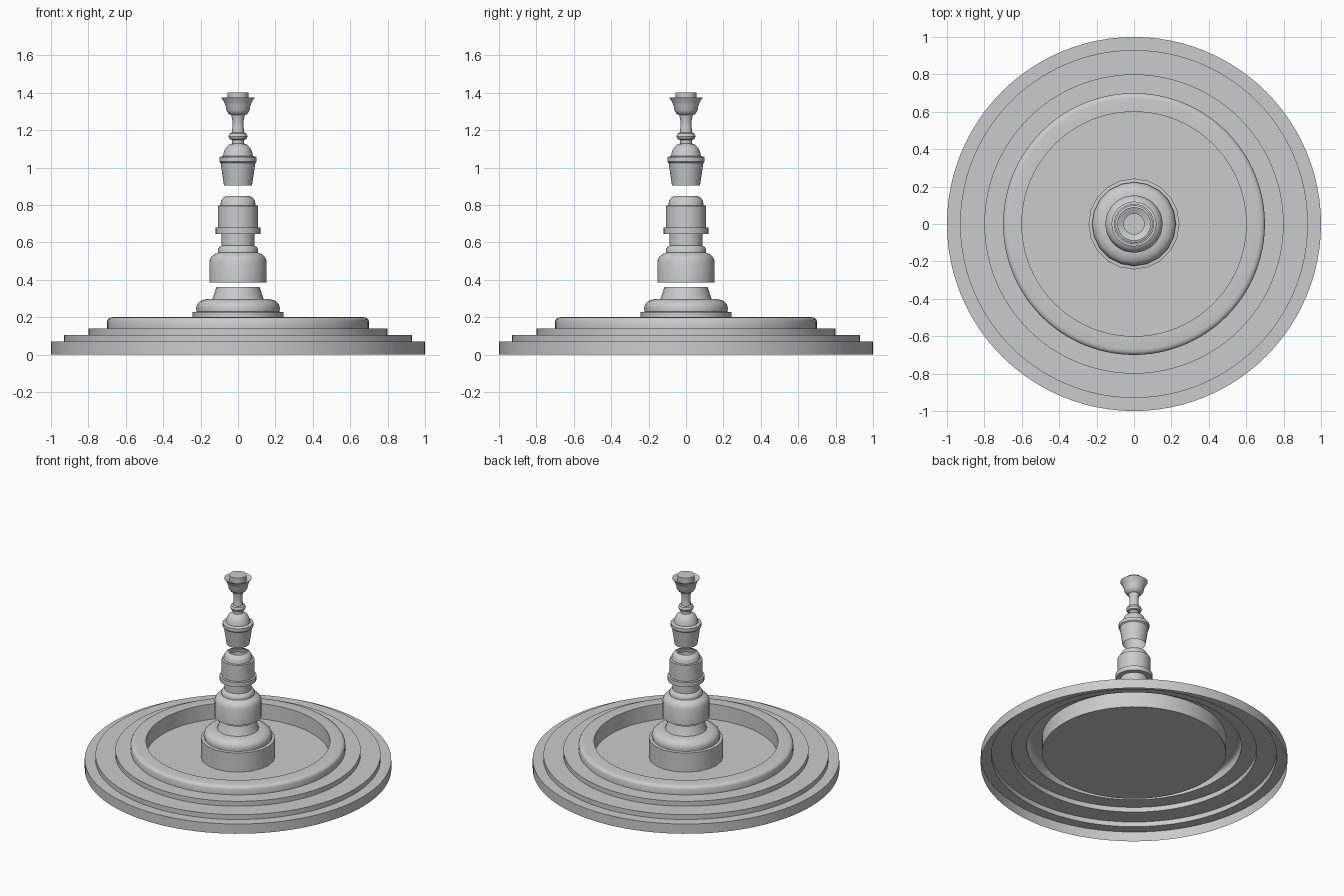
import bpy, bmesh, math


def lathe(name, profile, sides, angle=35):
    """Spin an (radius, height) profile around z; radius 0 closes the end."""
    bm = bmesh.new()
    rings = []
    for r, z in profile:
        if r == 0:
            rings.append([bm.verts.new((0, 0, z))] * sides)
        else:
            rings.append([bm.verts.new((r * math.cos(2 * math.pi * i / sides),
                                        r * math.sin(2 * math.pi * i / sides), z))
                          for i in range(sides)])
    for a, b in zip(rings, rings[1:]):
        for i in range(sides):
            j = (i + 1) % sides
            quad = list(dict.fromkeys((a[i], a[j], b[j], b[i])))
            bm.faces.new(quad)
    mesh = bpy.data.meshes.new(name)
    bm.to_mesh(mesh)
    bm.free()
    ob = bpy.data.objects.new(name, mesh)
    bpy.context.collection.objects.link(ob)
    bpy.context.view_layer.objects.active = ob
    bpy.ops.object.select_all(action='DESELECT')
    ob.select_set(True)
    bpy.ops.object.shade_smooth_by_angle(angle=math.radians(angle))
    return ob


# Stepped basin: open shell underneath, rounded rim, sunken floor
lathe("basin", [(1, 0), (1, .07), (.93, .07), (.93, .105), (.8, .105), (.8, .14),
                (.7, .14), (.7, .18), (.695, .19), (.685, .197), (.67, .2),
                (.6, .2), (.6, .09), (0, .09)], 96)

# Pedestal standing on the basin floor
lathe("pedestal", [(.243, .09), (.243, .227), (.222, .229), (.224, .25), (.218, .27),
                   (.2, .287), (.17, .296), (.137, .298), (.127, .325), (.115, .362)], 20)

# Middle column section, open at both ends
lathe("middle_column", [(.153, .385), (.153, .5), (.145, .52), (.13, .536), (.108, .545),
                        (.108, .56), (.1, .575), (.088, .582), (.088, .645),
                        (.12, .645), (.12, .678), (.107, .68), (.107, .795),
                        (.094, .797), (.091, .82), (.08, .838), (.06, .848)], 32)

# Upper column section with baluster neck
lathe("upper_column", [(.075, .905), (.093, 1.025), (.1, 1.032), (.1, 1.055),
                       (.08, 1.062), (.075, 1.085), (.063, 1.108), (.045, 1.125),
                       (.032, 1.128), (.032, 1.148), (.045, 1.152), (.051, 1.167),
                       (.045, 1.182), (.034, 1.186), (.029, 1.22), (.03, 1.25),
                       (.036, 1.28)], 32)

# Top cup with central nozzle
lathe("cup", [(.036, 1.28), (.05, 1.286), (.062, 1.305), (.066, 1.33), (.075, 1.352),
              (.09, 1.375), (.057, 1.36), (.057, 1.4), (0, 1.4)], 32)
